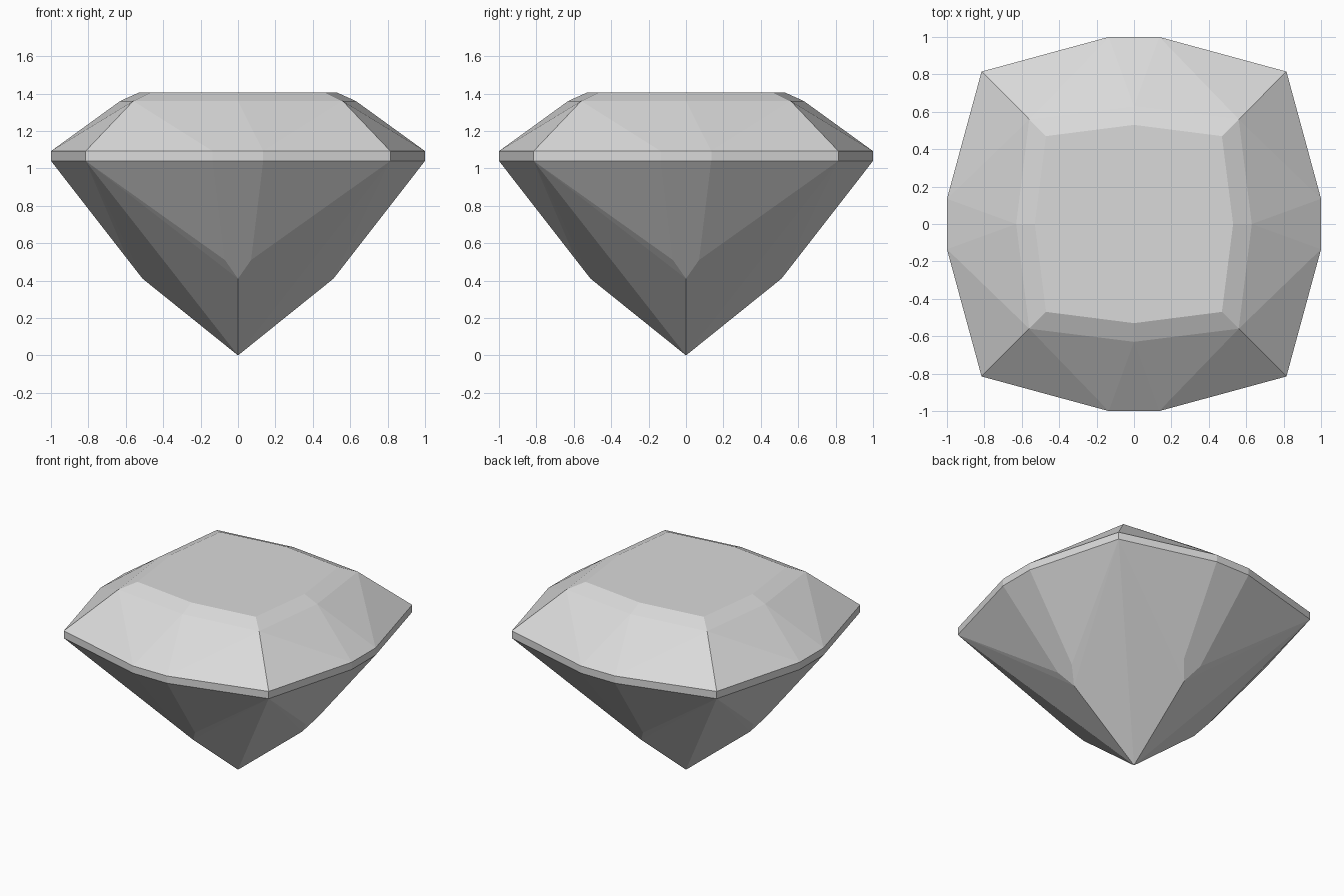
import bpy
import bmesh
from math import pi
from mathutils import Matrix, Vector

cube = bpy.data.objects.get("Cube")
if cube:
    bpy.data.objects.remove(cube, do_unlink=True)

# Heights of the gem's levels
TABLE_Z, BEVEL_Z, GIRDLE_TOP, GIRDLE_LOW = 1.405, 1.36, 1.092, 1.04

stone = bpy.data.materials.new("pale_grey_stone")
stone.use_nodes = True
stone.diffuse_color = (0.7, 0.7, 0.7, 1)
stone.node_tree.nodes["Principled BSDF"].inputs["Base Color"].default_value = (0.7, 0.7, 0.7, 1)

bm = bmesh.new()


def facet(points, turn):
    bm.faces.new([bm.verts.new(turn @ Vector(p)) for p in points])


def side_points(s):
    """Key points on one half (s = -1 or 1) of a side."""
    return {
        "table": (s * 0.47, 0.47, TABLE_Z),
        "bevel": (s * 0.56, 0.56, BEVEL_Z),
        "corner_top": (s * 0.815, 0.815, GIRDLE_TOP),
        "corner_low": (s * 0.815, 0.815, GIRDLE_LOW),
        "mid_top": (s * 0.135, 1, GIRDLE_TOP),
        "mid_low": (s * 0.135, 1, GIRDLE_LOW),
        "shoulder": (s * 0.07, 0.588, 0.51),
    }


table_mid = (0, 0.53, TABLE_Z)
bevel_mid = (0, 0.63, BEVEL_Z)
keel = (0, 0.51, 0.41)
tip = (0, 0, 0)
table = []

# Four identical sides, each with two mirrored halves
for k in range(4):
    turn = Matrix.Rotation(k * pi / 2, 3, "Z")
    left, right = side_points(-1), side_points(1)
    table += [turn @ Vector(right["table"]), turn @ Vector(table_mid)]

    # Central facets: crown, girdle, pavilion
    facet([bevel_mid, left["mid_top"], right["mid_top"]], turn)
    facet([left["mid_top"], left["mid_low"], right["mid_low"], right["mid_top"]], turn)
    facet([left["mid_low"], left["shoulder"], keel, right["shoulder"], right["mid_low"]], turn)

    for p in (left, right):
        # Crown
        facet([table_mid, p["table"], p["bevel"], bevel_mid], turn)
        facet([bevel_mid, p["bevel"], p["mid_top"]], turn)
        facet([p["bevel"], p["corner_top"], p["mid_top"]], turn)
        # Girdle
        facet([p["mid_top"], p["corner_top"], p["corner_low"], p["mid_low"]], turn)
        # Pavilion
        facet([p["mid_low"], p["corner_low"], p["shoulder"]], turn)
        facet([p["shoulder"], p["corner_low"], keel], turn)
        facet([keel, p["corner_low"], tip], turn)

# Flat table on top
facet(table, Matrix.Identity(3))

bmesh.ops.remove_doubles(bm, verts=bm.verts[:], dist=0.0005)
bmesh.ops.recalc_face_normals(bm, faces=bm.faces[:])

mesh = bpy.data.meshes.new("cut_gem")
bm.to_mesh(mesh)
bm.free()
mesh.materials.append(stone)
gem = bpy.data.objects.new("cut_gem", mesh)
bpy.context.collection.objects.link(gem)
